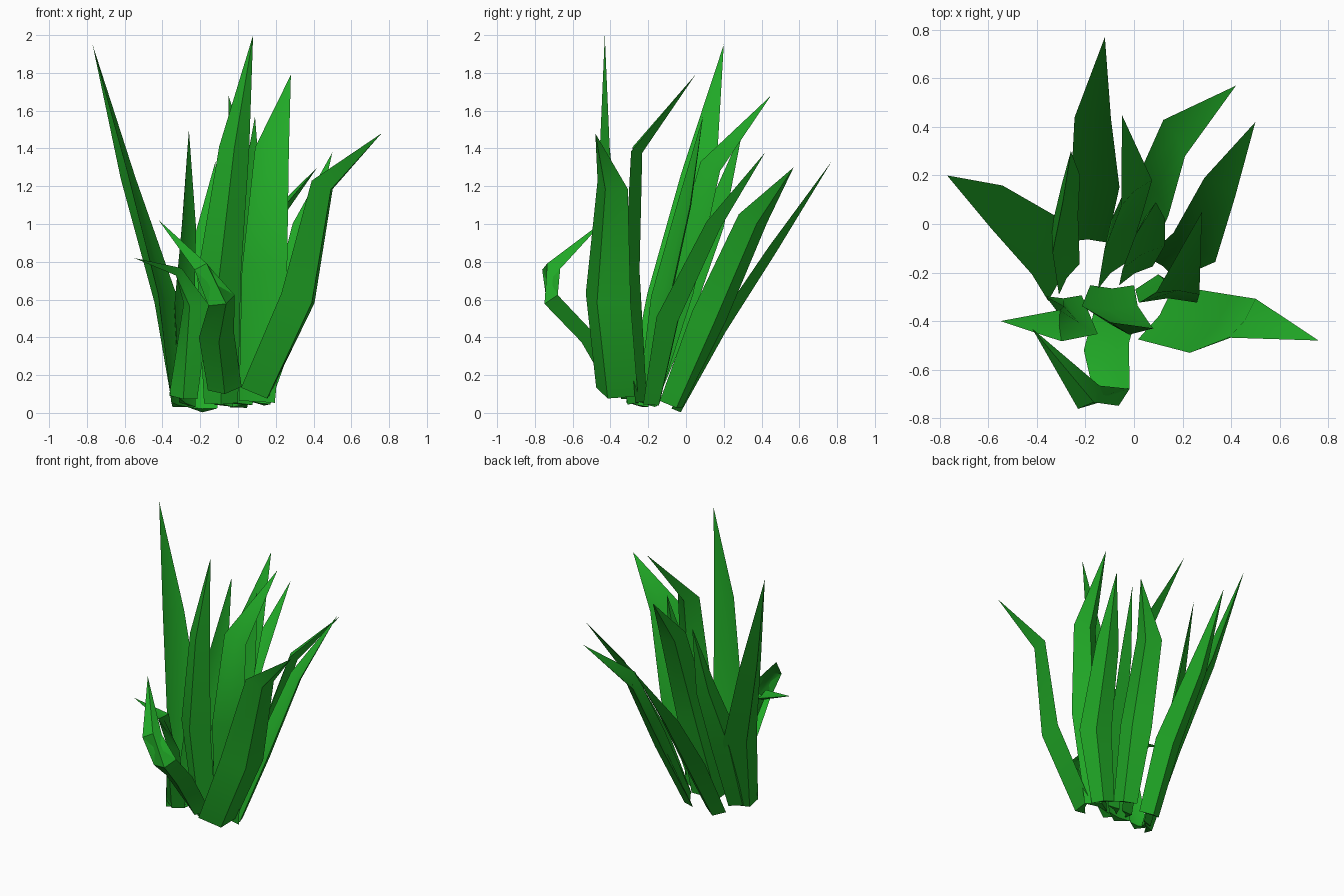
import bpy, bmesh, math
from mathutils import Vector

if "Cube" in bpy.data.objects:
    bpy.data.objects.remove(bpy.data.objects["Cube"])

green = bpy.data.materials.new("leaf_green")
green.diffuse_color = (0.015, 0.40, 0.02, 1)
green.use_nodes = True
green.node_tree.nodes["Principled BSDF"].inputs["Base Color"].default_value = green.diffuse_color


def leaf(name, a0, a1, sections, tip):
    """Blade with a shallow V section. sections: (x, y, z, width) from the root up.
    The width direction turns from a0 to a1 degrees in plan; the ridge faces outward."""
    pts = [Vector(s[:3]) for s in sections] + [Vector(tip)]
    bm = bmesh.new()
    rings = []
    for i, s in enumerate(sections):
        t = (pts[i + 1] - pts[max(i - 1, 0)]).normalized()
        ang = math.radians(a0 + (a1 - a0) * i / (len(sections) - 1))
        w = Vector((math.cos(ang), math.sin(ang), 0))
        w = (w - t * w.dot(t)).normalized()
        out = w.cross(t)
        c, h = pts[i], s[3] / 2
        ring = [c - w * h - out * h * .2, c + out * h * .45,
                c + w * h - out * h * .2, c - out * h * .05]
        if i == 0:
            for p in ring:
                p.z = max(p.z, 0)
        rings.append([bm.verts.new(p) for p in ring])
    # root cap, sides and pointed end
    bm.faces.new(rings[0])
    for lo, hi in zip(rings, rings[1:]):
        for k in range(4):
            n = (k + 1) % 4
            bm.faces.new((lo[k], lo[n], hi[n], hi[k]))
    end = bm.verts.new(tip)
    for k in range(4):
        bm.faces.new((rings[-1][k], rings[-1][(k + 1) % 4], end))
    bmesh.ops.recalc_face_normals(bm, faces=bm.faces)
    me = bpy.data.meshes.new(name)
    bm.to_mesh(me)
    bm.free()
    me.materials.append(green)
    ob = bpy.data.objects.new(name, me)
    bpy.context.collection.objects.link(ob)
    bpy.ops.object.select_all(action='DESELECT')
    ob.select_set(True)
    bpy.context.view_layer.objects.active = ob
    bpy.ops.object.shade_smooth_by_angle(angle=math.radians(40))


# tall upright leaves in the middle
leaf("tall_front_leaf", 0, 0,
     [(-.09, -.27, .05, .18), (-.1, -.36, .72, .23), (-.02, -.42, 1.4, .16)], (.08, -.43, 2))
leaf("tall_centre_leaf", 180, 180,
     [(.1, -.25, .06, .19), (.14, -.3, .75, .24), (.18, -.27, 1.39, .18)], (.28, .05, 1.79))
leaf("inner_leaf", 210, 210,
     [(0, -.2, .05, .16), (.03, -.12, .6, .2), (.06, 0, 1.1, .14)], (.09, .09, 1.57))
leaf("inner_back_leaf", 225, 225,
     [(-.1, -.2, .05, .17), (-.06, -.02, .65, .22), (0, .14, 1.3, .17)], (-.05, .45, 1.68))

# leaves leaning left
leaf("tall_left_leaf", 235, 260,
     [(-.32, -.25, .04, .15), (-.39, -.08, .6, .26), (-.58, .07, 1.25, .19)], (-.77, .2, 1.95))
leaf("left_back_leaf", 240, 240,
     [(-.28, -.22, .05, .16), (-.3, -.03, .55, .2), (-.27, .15, 1.0, .14)], (-.26, .3, 1.5))

# leaves leaning backward and to the right
leaf("back_leaf", 180, 180,
     [(-.19, -.06, .02, .16), (-.16, .17, .45, .2), (-.17, .45, .87, .15)], (-.12, .77, 1.33))
leaf("right_back_leaf", 125, 112,
     [(.02, -.07, .04, .16), (.1, .13, .5, .22), (.18, .36, 1.02, .18)], (.42, .57, 1.3))
leaf("right_leaf", 145, 145,
     [(.12, -.17, .05, .15), (.26, -.08, .5, .21), (.36, .16, 1.0, .15)], (.5, .42, 1.38))
leaf("right_front_leaf", 52, 50,
     [(.11, -.38, .1, .27), (.34, -.43, .6, .3), (.46, -.4, 1.2, .2)], (.76, -.48, 1.48))

# short bent leaves at the front
leaf("short_left_leaf", 0, -80,
     [(-.29, -.31, .08, .15), (-.23, -.41, .57, .18), (-.31, -.42, .75, .13)], (-.55, -.4, .82))
leaf("short_front_leaf", 0, 45,
     [(-.07, -.36, .12, .18), (-.11, -.52, .4, .19), (-.08, -.72, .59, .16),
      (-.18, -.72, .77, .13)], (-.42, -.43, 1.02))
